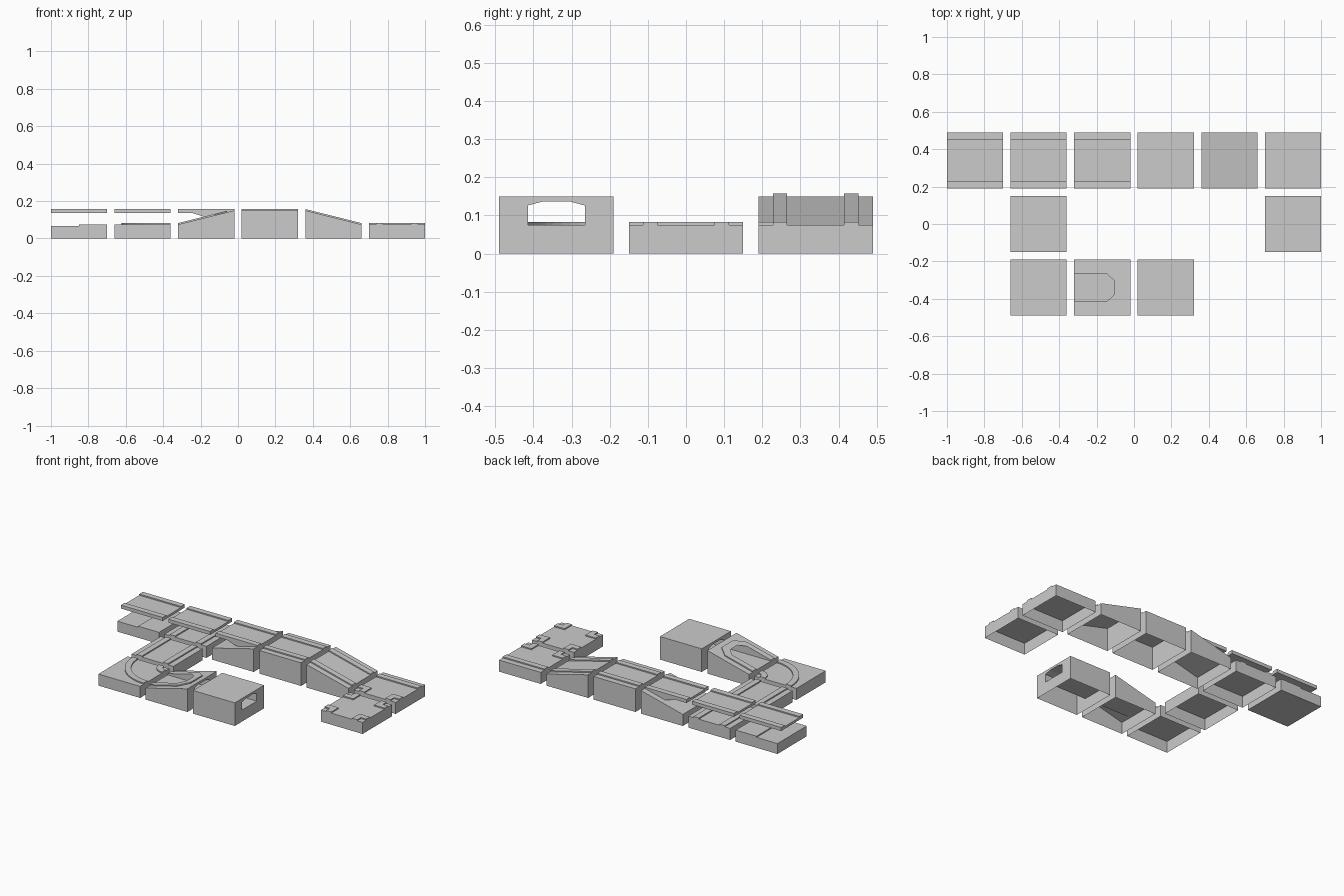
import bpy, bmesh, math
from mathutils import Vector

if "Cube" in bpy.data.objects:
    bpy.data.objects.remove(bpy.data.objects["Cube"])

H = 0.15            # half tile
LOW, HIGH = 0.075, 0.15
IN, OUT = 0.075, 0.1125   # rail inner / outer offset
LIP = 0.0075        # rail height
P = 0.34            # tile pitch


def prism(name, pts, axis, lo, hi, at, open_bottom=True, slope=0.0):
    """Extrude a 2D outline along an axis, at tile centre (x, y)."""
    bm = bmesh.new()

    def co(u, v, w):
        p = {'x': (w, u, v), 'y': (u, w, v), 'z': (u, v, w)}[axis]
        return Vector((p[0] + at[0], p[1] + at[1], p[2] + slope * (p[0] + H)))
    a = [bm.verts.new(co(u, v, lo)) for u, v in pts]
    b = [bm.verts.new(co(u, v, hi)) for u, v in pts]
    bm.faces.new(a)
    bm.faces.new(b)
    n = len(pts)
    for i in range(n):
        j = (i + 1) % n
        bm.faces.new((a[i], a[j], b[j], b[i]))
    bmesh.ops.recalc_face_normals(bm, faces=bm.faces)
    me = bpy.data.meshes.new(name)
    bm.to_mesh(me)
    bm.free()
    ob = bpy.data.objects.new(name, me)
    bpy.context.collection.objects.link(ob)
    if open_bottom:
        open_base(ob)
    return ob


def open_base(ob):
    """Remove the lowest horizontal faces, leaving a hollow shell."""
    bm = bmesh.new()
    bm.from_mesh(ob.data)
    zmin = min(v.co.z for v in bm.verts)
    doomed = [f for f in bm.faces if all(v.co.z < zmin + 1e-5 for v in f.verts)]
    bmesh.ops.delete(bm, geom=doomed, context='FACES')
    bm.to_mesh(ob.data)
    bm.free()


def block(name, at, zl, zr, **kw):
    return prism(name, [(-H, 0), (H, 0), (H, zr), (-H, zl)], 'y', -H, H, at, **kw)


def rail(at, z, s, along='x', dz=0.0):
    """Straight rail on side s; dz = rise over the tile (x rails only)."""
    lo, hi = sorted((s * IN, s * OUT))
    ax = 'y' if along == 'x' else 'x'
    prism('rail', [(-H, z), (H, z + dz), (H, z + dz + LIP), (-H, z + LIP)], ax, lo, hi, at)


def rails(at, z, along='x', dz=0.0):
    for s in (-1, 1):
        rail(at, z, s, along, dz)


def corner_rail(at, sx, sy):
    pts = [(IN, IN), (H, IN), (H, OUT), (OUT, OUT), (OUT, H), (IN, H)]
    prism('corner_rail', [(sx * u, sy * v) for u, v in pts], 'z', LOW, LOW + LIP, at)


def arc_rail(at, r0, r1, n=12):
    # quarter ring around the tile corner (+x, +y)
    ang = [math.pi + math.pi / 2 * i / n for i in range(n + 1)]
    ring = [(H + r * math.cos(t), H + r * math.sin(t))
            for r, seq in ((r0, ang), (r1, ang[::-1])) for t in seq]
    prism('curve_rail', ring, 'z', LOW, LOW + LIP, at)


def cut_tunnel(ob, at):
    half = [(IN, LOW), (IN, 0.126), (0.0375, 0.136)]
    prof = half + [(-u, v) for u, v in half[::-1]]
    cutter = prism('tunnel_cutter', prof, 'x', -H - 0.02, H + 0.02, at, open_bottom=False)
    m = ob.modifiers.new('tunnel', 'BOOLEAN')
    m.operation, m.solver, m.object = 'DIFFERENCE', 'EXACT', cutter
    dg = bpy.context.evaluated_depsgraph_get()
    me = bpy.data.meshes.new_from_object(ob.evaluated_get(dg))
    ob.modifiers.clear()
    ob.data = me
    bpy.data.objects.remove(cutter)


# Bridge end over a stepped shore tile
a = (-2.5 * P, P)
prism('shore_tile', [(-H, 0), (H, 0), (H, LOW), (0, LOW), (0, LOW - LIP), (-H, LOW - LIP)],
      'y', -H, H, a, open_bottom=False)

# Bridge crossing over a straight road
b = (-1.5 * P, P)
block('underpass_tile', b, LOW, LOW)
rails(b, LOW, 'y')
for at in (a, b):
    prism('bridge_deck', [(-H, 0.135), (H, 0.135), (H, HIGH), (-H, HIGH)], 'y', -OUT, OUT, at,
          open_bottom=False)
    rails(at, HIGH)

# Bridge meeting the hillside
c = (-0.5 * P, P)
block('bridge_hill', c, LOW, HIGH)
prism('bridge_abutment', [(-H, 0.135), (-0.07, 0.135), (0, 0.1125), (H, HIGH), (-H, HIGH)],
      'y', -OUT, OUT, c, open_bottom=False)
rails(c, HIGH)

# High road, then ramp down
d = (0.5 * P, P)
block('high_tile', d, HIGH, HIGH)
rails(d, HIGH)
e = (1.5 * P, P)
block('ramp_tile', e, HIGH, LOW)
rails(e, HIGH, dz=LOW - HIGH)

# T-junction and crossroads
f, g = (2.5 * P, P), (2.5 * P, 0)
block('junction_tile', f, LOW, LOW)
rail(f, LOW, 1)
block('crossroads_tile', g, LOW, LOW)
for sx in (-1, 1):
    corner_rail(f, sx, -1)
    for sy in (-1, 1):
        corner_rail(g, sx, sy)

# Straight road and curve
h, k = (-1.5 * P, 0), (-1.5 * P, -P)
block('straight_tile', h, LOW, LOW)
rails(h, LOW, 'y')
block('curve_tile', k, LOW, LOW)
arc_rail(k, 0.0375, 0.075)
arc_rail(k, 0.225, 0.2625)

# Tunnel entrance in a slope, with raised rim
m = (-0.5 * P, -P)
hill = block('tunnel_entrance', m, LOW, HIGH, open_bottom=False)
cut_tunnel(hill, m)
open_base(hill)
side = [(-H, OUT), (0.05, OUT), (0.11, 0.06)]
rim = prism('tunnel_rim', side + [(u, -v) for u, v in side[::-1]], 'z', LOW, LOW + LIP, m,
            open_bottom=False, slope=0.25)
cut_tunnel(rim, m)

# Tunnel block with road passing through
n = (0.5 * P, -P)
tunnel = block('tunnel_block', n, HIGH, HIGH, open_bottom=False)
cut_tunnel(tunnel, n)
open_base(tunnel)
